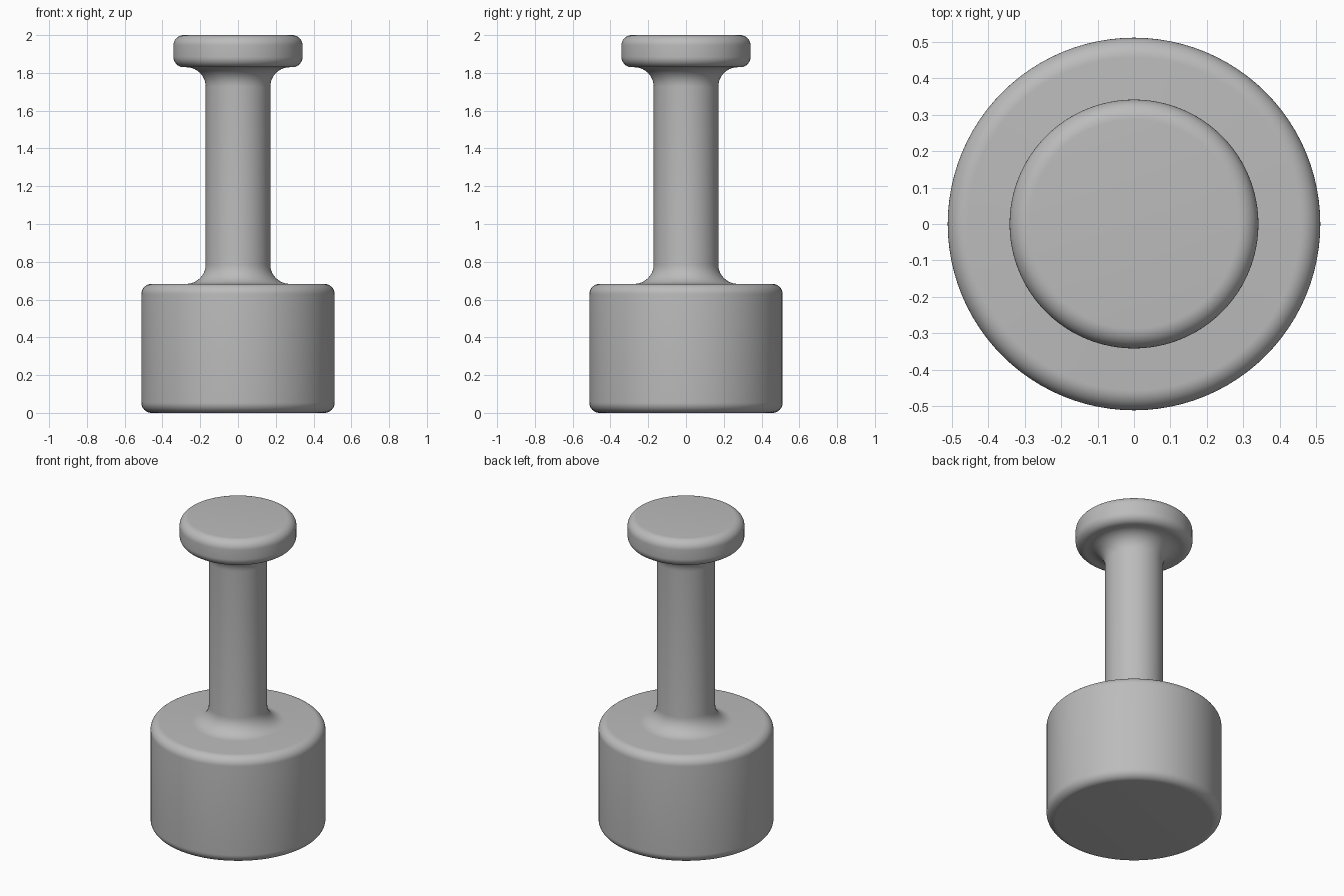
import bpy
import bmesh
import math
from mathutils import Vector

cube = bpy.data.objects.get("Cube")
if cube:
    bpy.data.objects.remove(cube, do_unlink=True)

SEGMENTS = 96
ARC_STEPS = 10


def make_material(name, colour):
    mat = bpy.data.materials.new(name)
    mat.use_nodes = True
    mat.diffuse_color = colour
    mat.node_tree.nodes["Principled BSDF"].inputs["Base Color"].default_value = colour
    return mat


def arc(centre_r, centre_z, radius, start, end):
    """Quarter-round points (r, z) between two angles in degrees."""
    points = []
    for i in range(ARC_STEPS + 1):
        a = math.radians(start + (end - start) * i / ARC_STEPS)
        points.append((centre_r + radius * math.cos(a), centre_z + radius * math.sin(a)))
    return points


def lathe(name, profile, mat):
    """Revolve an (r, z) profile about the z axis."""
    bm = bmesh.new()
    verts = [bm.verts.new((r, 0, z)) for r, z in profile]
    edges = [bm.edges.new(pair) for pair in zip(verts, verts[1:])]
    bmesh.ops.spin(bm, geom=verts + edges, cent=Vector(), axis=Vector((0, 0, 1)),
                   angle=math.tau, steps=SEGMENTS, use_merge=True)
    bmesh.ops.remove_doubles(bm, verts=bm.verts, dist=0.0001)
    bmesh.ops.recalc_face_normals(bm, faces=bm.faces)
    mesh = bpy.data.meshes.new(name)
    bm.to_mesh(mesh)
    bm.free()
    obj = bpy.data.objects.new(name, mesh)
    bpy.context.collection.objects.link(obj)
    mesh.materials.append(mat)
    bpy.ops.object.select_all(action='DESELECT')
    obj.select_set(True)
    bpy.context.view_layer.objects.active = obj
    bpy.ops.object.shade_smooth_by_angle(angle=math.radians(40))
    return obj


# Main dimensions
base_r, base_top = 0.512, 0.683
stem_r = 0.171
head_r, head_bottom, head_top = 0.342, 1.83, 2.0
rounding, fillet = 0.055, 0.103

# One continuous turned body: base, filleted stem and rounded head
profile = [(0, 0)]
profile += arc(base_r - rounding, rounding, rounding, -90, 0)
profile += arc(base_r - rounding, base_top - rounding, rounding, 0, 90)
profile += arc(stem_r + fillet, base_top + fillet, fillet, 270, 180)
profile += arc(stem_r + fillet, head_bottom - fillet, fillet, 180, 90)
profile += arc(head_r - rounding, head_bottom + rounding, rounding, -90, 0)
profile += arc(head_r - rounding, head_top - rounding, rounding, 0, 90)
profile += [(0, head_top)]

grey = make_material("plain grey", (0.5, 0.5, 0.5, 1))
lathe("turned_peg", profile, grey)
